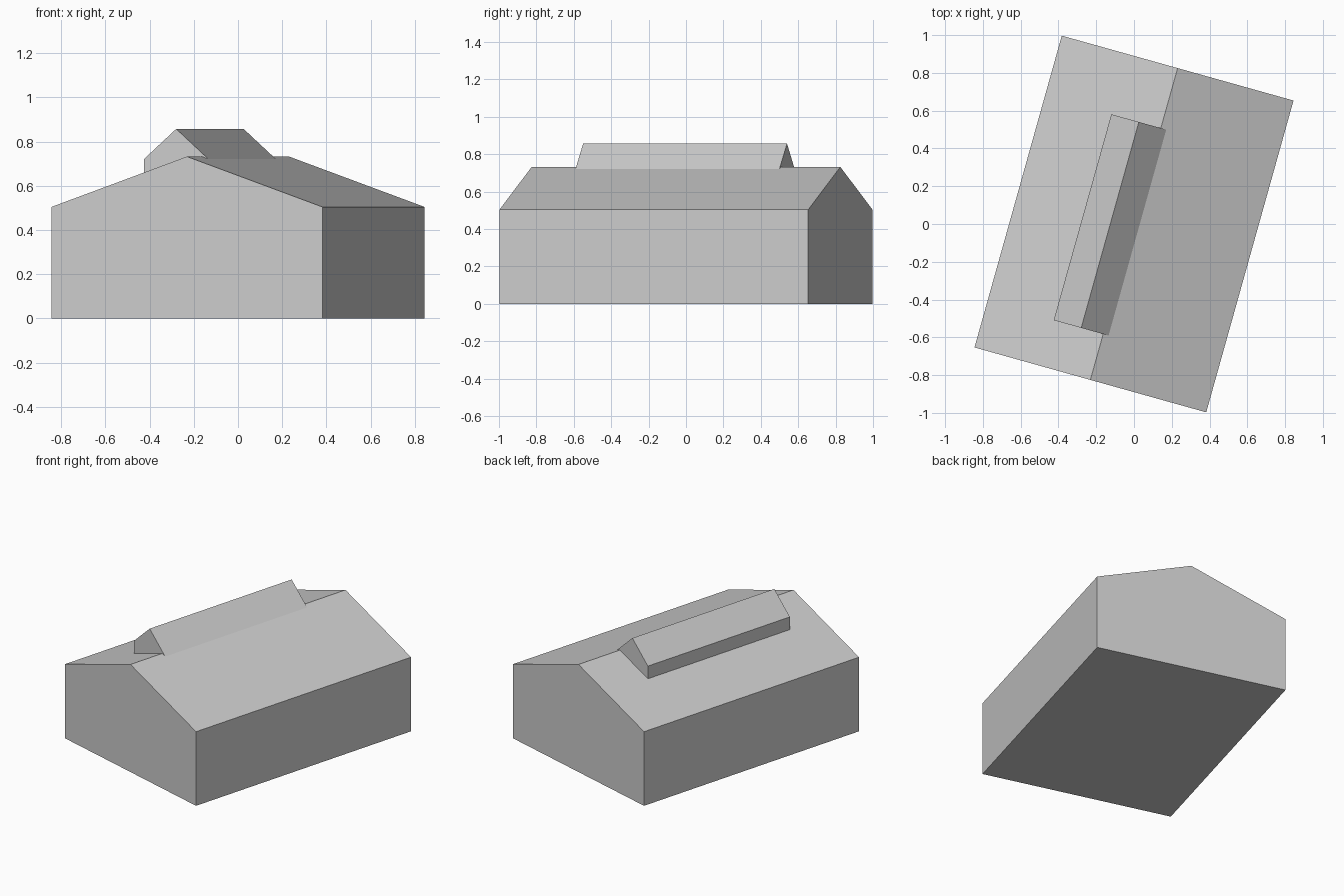
import bpy
import math
from mathutils import Matrix

cube = bpy.data.objects.get("Cube")
if cube:
    bpy.data.objects.remove(cube, do_unlink=True)

# One plain grey for the whole building
grey = bpy.data.materials.new("plain grey")
grey.use_nodes = True
colour = (0.6, 0.6, 0.6, 1)
grey.diffuse_color = colour
grey.node_tree.nodes["Principled BSDF"].inputs["Base Color"].default_value = colour

TURN = Matrix.Rotation(math.radians(-15.64), 4, "Z")


def gabled_block(name, centre_x, width, y0, y1, base, eave, ridge):
    """Extrude a gable profile along y, then turn it to the building's heading."""
    half = width / 2
    profile = [(-half, base), (half, base), (half, eave), (0, ridge), (-half, eave)]
    n = len(profile)
    verts = [(centre_x + x, y, z) for y in (y0, y1) for x, z in profile]
    faces = [tuple(range(n)), tuple(reversed(range(n, 2 * n)))]
    faces += [(i, i + n, (i + 1) % n + n, (i + 1) % n) for i in range(n)]
    mesh = bpy.data.meshes.new(name)
    mesh.from_pydata(verts, [], faces)
    mesh.transform(TURN)
    mesh.materials.append(grey)
    obj = bpy.data.objects.new(name, mesh)
    bpy.context.collection.objects.link(obj)
    return obj


# Main hall with a low pitched roof
gabled_block("main_hall", 0, 1.274, -0.857, 0.857, 0, 0.504, 0.732)

# Raised vent along the ridge, set off to one side
gabled_block("roof_vent", -0.121, 0.302, -0.605, 0.527, 0.61, 0.721, 0.857)
